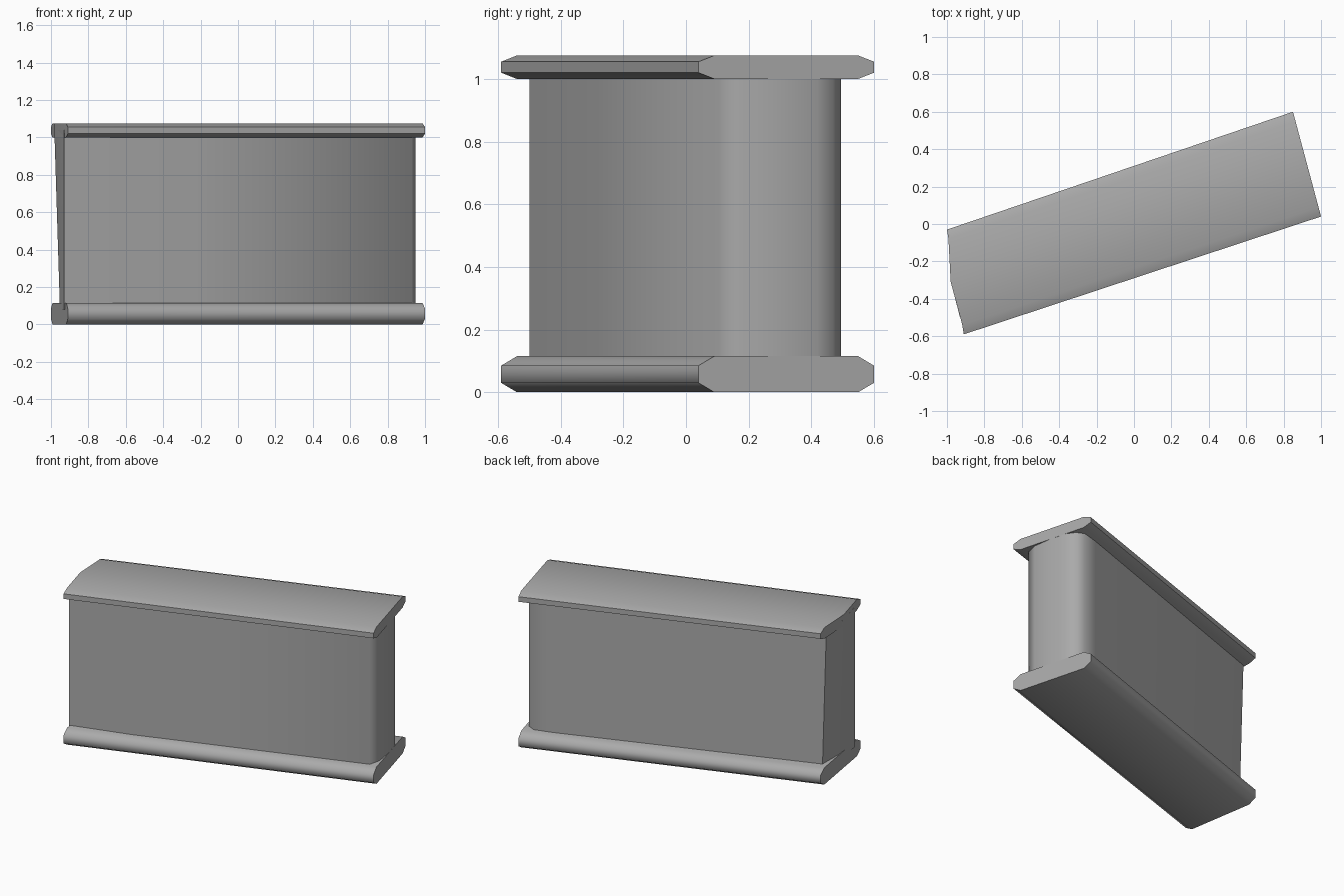
import bpy
import math
from mathutils import Vector

default_cube = bpy.data.objects.get("Cube")
if default_cube:
    bpy.data.objects.remove(default_cube, do_unlink=True)

grey = bpy.data.materials.new("plain grey")
grey.use_nodes = True
grey.diffuse_color = (0.4, 0.4, 0.4, 1)
grey.node_tree.nodes["Principled BSDF"].inputs["Base Color"].default_value = (0.4, 0.4, 0.4, 1)


def make_object(name, verts, faces):
    mesh = bpy.data.meshes.new(name)
    mesh.from_pydata(verts, [], faces)
    mesh.materials.append(grey)
    obj = bpy.data.objects.new(name, mesh)
    bpy.context.collection.objects.link(obj)
    bpy.ops.object.select_all(action='DESELECT')
    obj.select_set(True)
    bpy.context.view_layer.objects.active = obj
    bpy.ops.object.mode_set(mode='EDIT')
    bpy.ops.mesh.select_all(action='SELECT')
    bpy.ops.mesh.normals_make_consistent(inside=False)
    bpy.ops.object.mode_set(mode='OBJECT')
    bpy.ops.object.shade_smooth_by_angle(angle=math.radians(65))
    return obj


STEPS = [0, 0.09, 0.5, 0.91, 1]
RIGHT_FRONT, RIGHT_BACK = Vector((1, 0.04)), Vector((0.85, 0.6))
LEFT_FRONT, LEFT_BACK = Vector((-0.91, -0.59)), Vector((-1, -0.03))


def flange(name, bottom, top, inset, bowed):
    """Slab with chamfered long edges, lofted between its two ends."""
    verts = []
    for i, t in enumerate(STEPS):
        left = LEFT_FRONT.lerp(LEFT_BACK, t)
        if bowed and i in (2, 3):
            left.x = -0.98 if i == 2 else -0.992
        right = RIGHT_FRONT.lerp(RIGHT_BACK, t)
        d = inset if i in (0, len(STEPS) - 1) else 0
        for p in (left, right):
            verts += [(p.x, p.y, bottom + d), (p.x, p.y, top - d)]
    # each station holds: left low, left high, right low, right high
    faces = [(0, 1, 3, 2)]
    for i in range(len(STEPS) - 1):
        a, b = 4 * i, 4 * i + 4
        for j, k in ((0, 1), (1, 3), (3, 2), (2, 0)):
            faces.append((a + j, a + k, b + k, b + j))
    last = 4 * (len(STEPS) - 1)
    faces.append((last, last + 2, last + 3, last + 1))
    return make_object(name, verts, faces)


flange("bottom_flange", 0, 0.115, 0.03, False)
flange("top_flange", 1.0, 1.075, 0.02, True)

# Upright web: a rounded outline whose left end leans outward towards the top
outline = [(-0.93, -0.5), (-0.53, -0.39), (-0.22, -0.285), (0.93, 0.1),
           (0.948, 0.18), (0.93, 0.3), (0.897, 0.42), (0.86, 0.47), (0.81, 0.495),
           (0.7, 0.465), (-0.95, -0.12), (-0.952, -0.3)]
n = len(outline)
low = [(x, y, 0.08) for x, y in outline]
high = [(x - (0.03 if x < -0.94 else 0), y, 1.04) for x, y in outline]
sides = [(i, (i + 1) % n, n + (i + 1) % n, n + i) for i in range(n)]
caps = [tuple(reversed(range(n))), tuple(range(n, 2 * n))]
make_object("upright_web", low + high, sides + caps)
